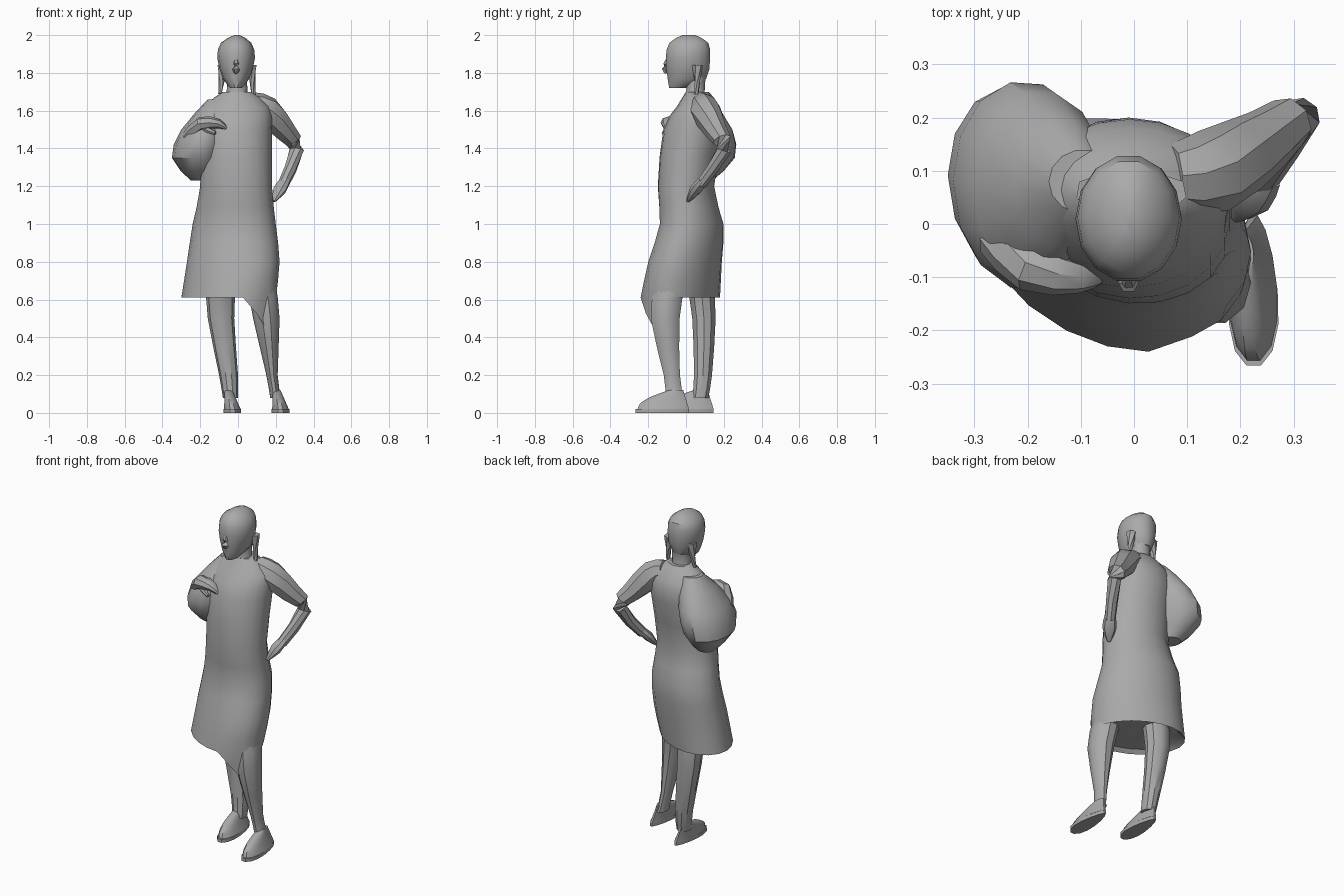
import bpy, bmesh, math
from mathutils import Vector

default_cube = bpy.data.objects.get("Cube")
if default_cube:
    bpy.data.objects.remove(default_cube, do_unlink=True)

shade = (.4, .4, .4, 1)
grey = bpy.data.materials.new("plain_grey")
grey.use_nodes = True
grey.diffuse_color = shade
grey.node_tree.nodes["Principled BSDF"].inputs["Base Color"].default_value = shade


def skin(name, rings):
    """Bridge a list of point rings into a closed mesh with sharp creases."""
    bm = bmesh.new()
    loops = [[bm.verts.new(point) for point in ring] for ring in rings]
    for lower, upper in zip(loops, loops[1:]):
        for i in range(len(lower)):
            bm.faces.new((lower[i - 1], lower[i], upper[i], upper[i - 1]))
    bm.faces.new(loops[0])
    bm.faces.new(loops[-1])
    bmesh.ops.recalc_face_normals(bm, faces=bm.faces)
    mesh = bpy.data.meshes.new(name)
    bm.to_mesh(mesh)
    bm.free()
    mesh.materials.append(grey)
    part = bpy.data.objects.new(name, mesh)
    bpy.context.collection.objects.link(part)
    bpy.ops.object.select_all(action='DESELECT')
    part.select_set(True)
    bpy.context.view_layer.objects.active = part
    bpy.ops.object.shade_smooth_by_angle(angle=math.radians(35))


def refine(keys):
    """Add a smooth in-between key after each given key."""
    keys = [Vector(key) for key in keys]
    result = []
    for i, (start, end) in enumerate(zip(keys, keys[1:])):
        before = keys[max(i - 1, 0)]
        after = keys[min(i + 2, len(keys) - 1)]
        middle = (start + end) / 2 + (start + end - before - after) / 16
        result += [start, middle]
    return result + keys[-1:]


def oval(level, sides, turn=0, taper=0):
    """Level ring from (z, left, right, front, back) bounds.
    The turn skews it more the lower it lies, the taper narrows its back."""
    z, left, right, front, back = level
    skew = turn * max(0, 1.5 - z)
    ring = []
    for i in range(sides):
        angle = math.tau * i / sides
        depth = math.sin(angle + skew)
        width = math.cos(angle) * (1 - taper * (depth + 1) / 2)
        ring.append(Vector((left + right + (right - left) * width,
                            front + back + (back - front) * depth, 2 * z)) / 2)
    return ring


def stack(name, levels, sides=14, **shape):
    skin(name, [oval(level, sides, **shape) for level in refine(levels)])


def tube(name, path, sides=8, flat=1):
    """Limb along (x, y, z, radius) keys."""
    path = refine(path)
    centres = [key.xyz for key in path]
    rings = []
    for i, centre in enumerate(centres):
        ahead = centres[min(i + 1, len(path) - 1)]
        behind = centres[max(i - 1, 0)]
        turn = (ahead - behind).to_track_quat('Z', 'Y')
        rings.append([])
        for k in range(sides):
            angle = math.tau * k / sides
            offset = Vector((math.cos(angle), flat * math.sin(angle), 0))
            rings[-1].append(centre + turn @ (offset * path[i].w))
    skin(name, rings)


# Dress, with its hem drawn down to a corner in front and hollow underneath
dress_levels = refine([
    (.61, -.3, .2, -.24, .18),
    (.8, -.27, .22, -.2, .19),
    (1, -.24, .2, -.14, .2),
    (1.2, -.2, .18, -.15, .15),
    (1.5, -.2, .18, -.12, .2),
    (1.62, -.18, .17, -.05, .18),
    (1.7, -.08, .07, 0, .12)])
dress_rings = [oval(level, sides=20, turn=-.35) for level in dress_levels]
corner = Vector((.14, -.19))
for point in dress_rings[0]:
    drop = max(0, .2 - 2 * (point.xy - corner).length)
    point.z -= drop
    point.y += drop / 5
lining = [Vector((point.x * .9, point.y * .9, .63)) for point in dress_rings[0]]
skin("dress", [lining] + dress_rings)

# Wide sleeve of the bent right arm, and its hand on the chest
stack("right_sleeve", [
    (1.23, -.25, -.13, .02, .14),
    (1.35, -.35, -.08, -.11, .26),
    (1.5, -.3, -.05, -.11, .25),
    (1.66, -.16, -.03, .02, .14)], turn=-.6)
tube("right_hand", [
    (-.25, -.02, 1.46, .05),
    (-.19, -.08, 1.53, .05),
    (-.1, -.1, 1.53, .03),
    (-.06, -.1, 1.5, .01)], flat=.8)
tube("right_thumb", [
    (-.19, -.09, 1.51, .02),
    (-.12, -.12, 1.48, .01)], sides=6)

# Left arm with its hand on the hip
tube("left_arm", [
    (.07, .09, 1.64, .06),
    (.15, .1, 1.6, .08),
    (.25, .16, 1.49, .06),
    (.31, .2, 1.39, .04),
    (.24, .08, 1.21, .03)])
tube("left_hand", [
    (.25, .09, 1.23, .03),
    (.22, .05, 1.18, .04),
    (.19, .01, 1.12, .01)], flat=.7)

# Neck and head
stack("neck", [
    (1.63, -.09, .08, -.02, .13),
    (1.7, -.06, .05, 0, .1),
    (1.8, -.06, .05, 0, .11)])
stack("head", [
    (1.72, -.04, .02, -.09, 0),
    (1.77, -.08, .06, -.1, .11),
    (1.88, -.11, .09, -.11, .13),
    (1.96, -.09, .07, -.09, .12),
    (2, -.02, .01, -.02, .05)])
tube("nose", [
    (-.01, -.1, 1.87, .01),
    (-.01, -.11, 1.82, .02),
    (-.01, -.1, 1.8, .01)], sides=6)

# Loose strands of hair beside the neck
for side, x, end in (("left", .07, 1.64), ("right", -.08, 1.69)):
    tube(side + "_hair_strand", [
        (x, .06, 1.84, .03),
        (x * 1.1, .06, 1.75, .015),
        (x * 1.2, .05, end, .01)], sides=6)

# Legs
stack("left_leg", [
    (.08, .17, .23, -.11, -.01),
    (.2, .15, .21, -.12, -.03),
    (.5, .08, .22, -.19, -.03),
    (.68, .05, .2, -.17, 0)], sides=10)
stack("right_leg", [
    (.08, -.08, 0, .03, .12),
    (.2, -.1, 0, .04, .14),
    (.5, -.16, -.02, .03, .16),
    (.68, -.17, -.01, 0, .15)], sides=10)

# Feet, rising from the toes to the ankle, on thin soles
for side, x, heel in (("left", .225, .02), ("right", -.03, .15)):
    sole = (x - .06, x + .06, heel - .29, heel)
    stack(side + "_sole", [(0, *sole), (.02, *sole)], taper=.5)
    instep = []
    for i in range(5):
        rise = i / 4
        half = .055 - .03 * rise
        toes = heel - .28 + .17 * rise ** 2
        instep.append((.02 + rise / 10, x - half - rise / 50,
                       x + half - rise / 50, toes, heel - rise / 30))
    stack(side + "_foot", instep, taper=.4)
